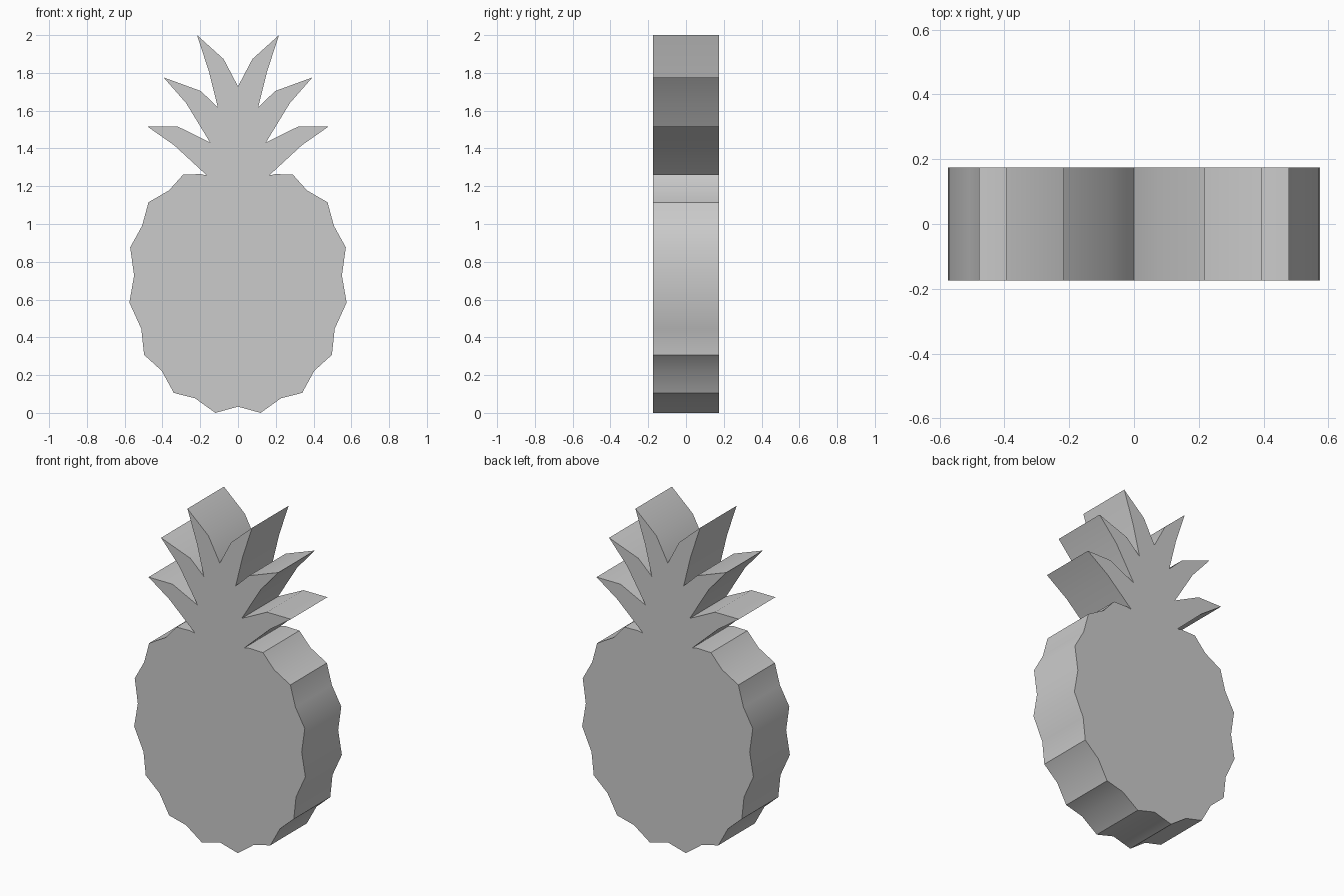
import bpy, bmesh, math
from mathutils import Vector

if "Cube" in bpy.data.objects:
    bpy.data.objects.remove(bpy.data.objects["Cube"])

HALF_DEPTH = 0.175

# Right half of the scalloped fruit, bottom to top (x, z)
fruit = [(0, 0.033), (0.12, 0), (0.227, 0.077), (0.34, 0.106), (0.404, 0.223),
         (0.497, 0.307), (0.512, 0.445), (0.575, 0.584), (0.55, 0.728),
         (0.571, 0.876), (0.508, 0.99), (0.474, 1.115), (0.365, 1.178),
         (0.29, 1.262)]

# Right half of the crown: root notch, then three leaves and the centre notch
crown = [(0.196, 1.264), (0.165, 1.257),
         (0.337, 1.416), (0.478, 1.515), (0.317, 1.515), (0.148, 1.432),
         (0.274, 1.639), (0.394, 1.776), (0.197, 1.704), (0.107, 1.618),
         (0.153, 1.804), (0.217, 2.0), (0.076, 1.873), (0, 1.728)]

# Mirror the half outline into a closed silhouette
half = fruit + crown
outline = half + [(-x, z) for x, z in reversed(half[1:-1])]

# Extrude the silhouette into a thick slab
bm = bmesh.new()
front = bm.faces.new([bm.verts.new((x, -HALF_DEPTH, z)) for x, z in outline])
extruded = bmesh.ops.extrude_face_region(bm, geom=[front], use_keep_orig=True)
moved = [g for g in extruded["geom"] if isinstance(g, bmesh.types.BMVert)]
bmesh.ops.translate(bm, verts=moved, vec=Vector((0, 2 * HALF_DEPTH, 0)))
bmesh.ops.recalc_face_normals(bm, faces=bm.faces)

mesh = bpy.data.meshes.new("pineapple")
bm.to_mesh(mesh)
bm.free()
pineapple = bpy.data.objects.new("pineapple", mesh)
bpy.context.collection.objects.link(pineapple)

# Smooth the rim, keep the cap edges and leaf tips sharp
bpy.context.view_layer.objects.active = pineapple
pineapple.select_set(True)
bpy.ops.object.shade_smooth_by_angle(angle=math.radians(40))
